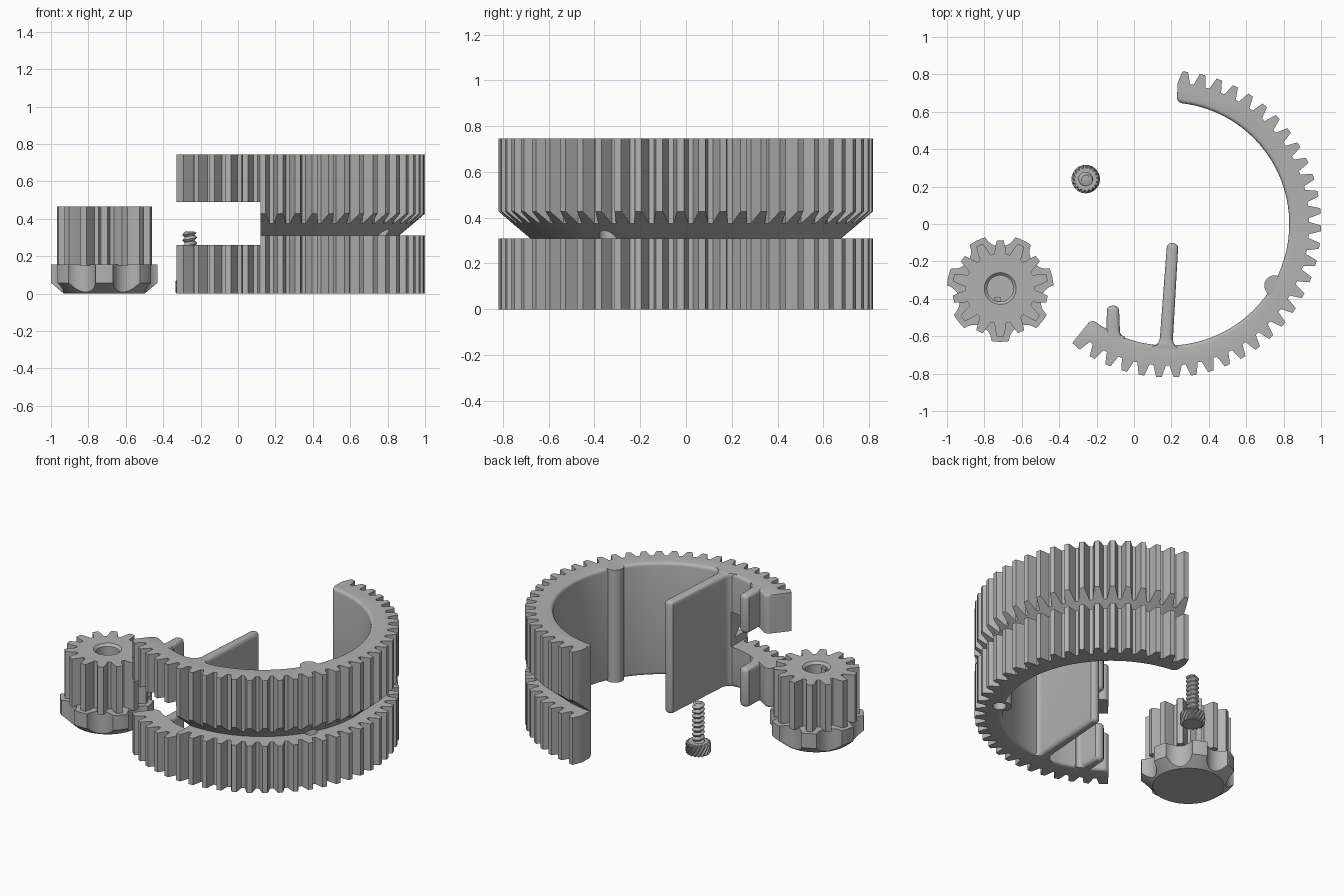
import bpy, bmesh
from math import sin, cos, pi, radians, degrees
from mathutils import Matrix

if "Cube" in bpy.data.objects:
    bpy.data.objects.remove(bpy.data.objects["Cube"])

grey = bpy.data.materials.new("plain grey")
grey.use_nodes = True
GREY = (0.45, 0.45, 0.45, 1)
grey.diffuse_color = GREY
grey.node_tree.nodes["Principled BSDF"].inputs["Base Color"].default_value = GREY


def polar(r, deg):
    return (r * cos(radians(deg)), r * sin(radians(deg)))


def circle(r, n=48):
    return [polar(r, 360 * i / n) for i in range(n)]


def loft(name, rings, place=(0, 0), turn=0):
    """Skin a stack of (outline, z) rings into a closed solid."""
    bm = bmesh.new()
    rows = [[bm.verts.new((x, y, z)) for x, y in outline] for outline, z in rings]
    n = len(rows[0])
    for low, high in zip(rows, rows[1:]):
        for i in range(n):
            j = (i + 1) % n
            bm.faces.new((low[i], low[j], high[j], high[i]))
    bm.faces.new(rows[0][::-1])
    bm.faces.new(rows[-1])
    bm.transform(Matrix.Translation((place[0], place[1], 0)) @ Matrix.Rotation(radians(turn), 4, 'Z'))
    me = bpy.data.meshes.new(name)
    bm.to_mesh(me)
    bm.free()
    ob = bpy.data.objects.new(name, me)
    bpy.context.collection.objects.link(ob)
    return ob


def rounded(outline_at, z0, z1, radius):
    """Rings of an outline that shrinks along a quarter round at both ends."""
    arc = [pi / 2 * i / 4 for i in range(5)]
    low = [(outline_at(radius * (1 - sin(t))), z0 + radius * (1 - cos(t))) for t in arc]
    return low + [(outline, z0 + z1 - z) for outline, z in reversed(low)]


def activate(ob):
    bpy.ops.object.select_all(action='DESELECT')
    ob.select_set(True)
    bpy.context.view_layer.objects.active = ob


def cut(ob, cutters):
    activate(ob)
    for c in cutters:
        mod = ob.modifiers.new("cut", 'BOOLEAN')
        mod.operation = 'DIFFERENCE'
        mod.solver = 'EXACT'
        mod.object = c
        bpy.ops.object.modifier_apply(modifier=mod.name)


def finish(*obs):
    for ob in obs:
        ob.data.materials.clear()
        ob.data.materials.append(grey)
        activate(ob)
        bpy.ops.object.shade_smooth_by_angle(angle=radians(30))


def box(name, x0, x1, y0, y1, z0, z1):
    outline = [(x0, y0), (x1, y0), (x1, y1), (x0, y1)]
    return loft(name, [(outline, z0), (outline, z1)])


def tooth(centre, pitch, root, tip):
    mid = (root + tip) / 2
    flank = [(root, 0.38), (mid, 0.27), (tip, 0.16)]
    left = [polar(r, centre - w * pitch) for r, w in flank]
    right = [polar(r, centre + w * pitch) for r, w in reversed(flank)]
    return left + right


# Open ring gear with rounded inner rims and end corners
HUB = (0.18, 0)
TALL, INNER, ROOT, TIP = 0.745, 0.65, 0.757, 0.82
START, END = -128.7, 85.8
PITCH = 360 / 55
CORNER = 0.03


def ring_outline(shrink):
    inner = INNER + shrink
    points = [polar(TIP - 0.005, START)] + tooth(-93.3 - 5 * PITCH, PITCH, ROOT, TIP)[3:]
    for k in range(-4, 28):
        points += tooth(-93.3 + PITCH * k, PITCH, ROOT, TIP)

    def corner(t, angle, sign):
        return polar(inner + CORNER * (1 - sin(t)),
                     angle + sign * degrees(CORNER * (1 - cos(t)) / INNER))

    steps = [pi / 2 * i / 5 for i in range(6)]
    points += [corner(t, END, -1) for t in steps]
    points += [polar(inner, END - (END - START) * i / 72) for i in range(2, 71)]
    return points + [corner(t, START, 1) for t in reversed(steps)]


ring = loft("ring_gear", rounded(ring_outline, 0, TALL, 0.02), HUB)

# Post on the inside of the ring
px, py = polar(0.66, -30)
post = loft("screw_post", [(circle(0.055), 0), (circle(0.055), TALL)], (px + HUB[0], py))


# Ribs that flare into the ring
def rib(name, place, turn, length, half, flare, z0, z1):
    def outline_at(shrink):
        h, f, top = half - shrink, flare + shrink, length - shrink
        quarter = [pi / 2 * i / 6 for i in range(7)]
        right = [(h + f, -0.012)]
        right += [(h + f - f * sin(t), f - f * cos(t)) for t in quarter]
        dome = [(h * cos(t * 2), top - h + h * sin(t * 2)) for t in quarter[1:-1]]
        return right + dome + [(-x, y) for x, y in reversed(right)]
    return loft(name, rounded(outline_at, z0, z1, 0.025), place, turn)


LOW, HIGH = 0.26, 0.49
wall = rib("inner_wall", (0.17, -0.66), -3.8, 0.56, 0.035, 0.05, 0, TALL)
fins = [rib("lower_fin", (-0.112, -0.60), 0, 0.165, 0.037, 0.025, 0, LOW),
        rib("upper_fin", (-0.112, -0.60), 0, 0.165, 0.037, 0.025, HIGH, TALL)]

# Cable groove, side notch and screw hole
N = 128
groove = loft("groove_cutter", [(circle(0.95, N), 0.31), (circle(0.95, N), 0.53)], HUB)
core = loft("groove_core", [(circle(0.68, N), 0.30), (circle(0.68, N), 0.31),
                            (circle(1.02, N), 0.595)], HUB)
cut(groove, [core])
notch = box("notch_cutter", -0.6, 0.12, -0.95, -0.3, LOW, HIGH)
hx, hy = polar(0.68, -30)
hole = loft("hole_cutter", [(circle(0.04, 32), -0.1), (circle(0.04, 32), 0.45)], (hx + HUB[0], hy))
cut(ring, [groove, notch, hole])
cut(post, [hole, groove])
cut(wall, [notch])

# Knob with scalloped grip
KNOB = (-0.715, -0.345)
knob = loft("knob", [(circle(0.215, 84), 0), (circle(0.285, 84), 0.058),
                     (circle(0.285, 84), 0.155)], KNOB)
scallops = []
for k in range(7):
    dx, dy = polar(0.315, -90 + 360 / 7 * (k + 0.5))
    scallops.append(loft("scallop_cutter", [(circle(0.09, 32), -0.1), (circle(0.09, 32), 0.3)],
                         (KNOB[0] + dx, KNOB[1] + dy)))
cut(knob, scallops)

# Pinion on top of the knob
teeth = [p for k in range(14) for p in tooth(-90 + 360 / 14 * k, 360 / 14, 0.187, 0.257)]
pinion = loft("pinion", [(teeth, 0.15), (teeth, 0.465)], KNOB)
bore = loft("bore_cutter", [(circle(0.07), 0.1), (circle(0.07), 0.45),
                            (circle(0.1), 0.48)], KNOB)
cut(pinion, [bore])
cut(knob, [bore])
key = box("bore_key", KNOB[0] - 0.03, KNOB[0], KNOB[1] - 0.08, KNOB[1] - 0.045, 0.1, 0.44)

# Screw with knurled head and helical thread
SCREW = (-0.258, 0.24)


def knurl(z, shrink=0):
    return [polar(0.066 + 0.01 * (i % 4 < 2) - shrink, i * 5 + z * 500) for i in range(72)]


levels = [0.008 + 0.0074 * i for i in range(9)]
head = loft("screw_head", [(knurl(0.008, 0.008), 0)] + [(knurl(z), z) for z in levels]
            + [(knurl(levels[-1], 0.008), 0.075)], SCREW)


def thread(z):
    ring_points = []
    for i in range(20):
        phase = (z / 0.03 - i / 20) % 1
        ring_points.append(polar(0.025 + 0.028 * min(0.5, abs(phase - 0.5) * 1.2), 18 * i))
    return ring_points


shank = loft("screw_thread", [(thread(z), z) for z in [0.07 + 0.005 * i for i in range(52)]]
             + [(circle(0.022, 20), 0.333)], SCREW)

finish(ring, post, wall, *fins, knob, pinion, key, head, shank)
for c in [groove, core, notch, hole, bore] + scallops:
    bpy.data.objects.remove(c)
